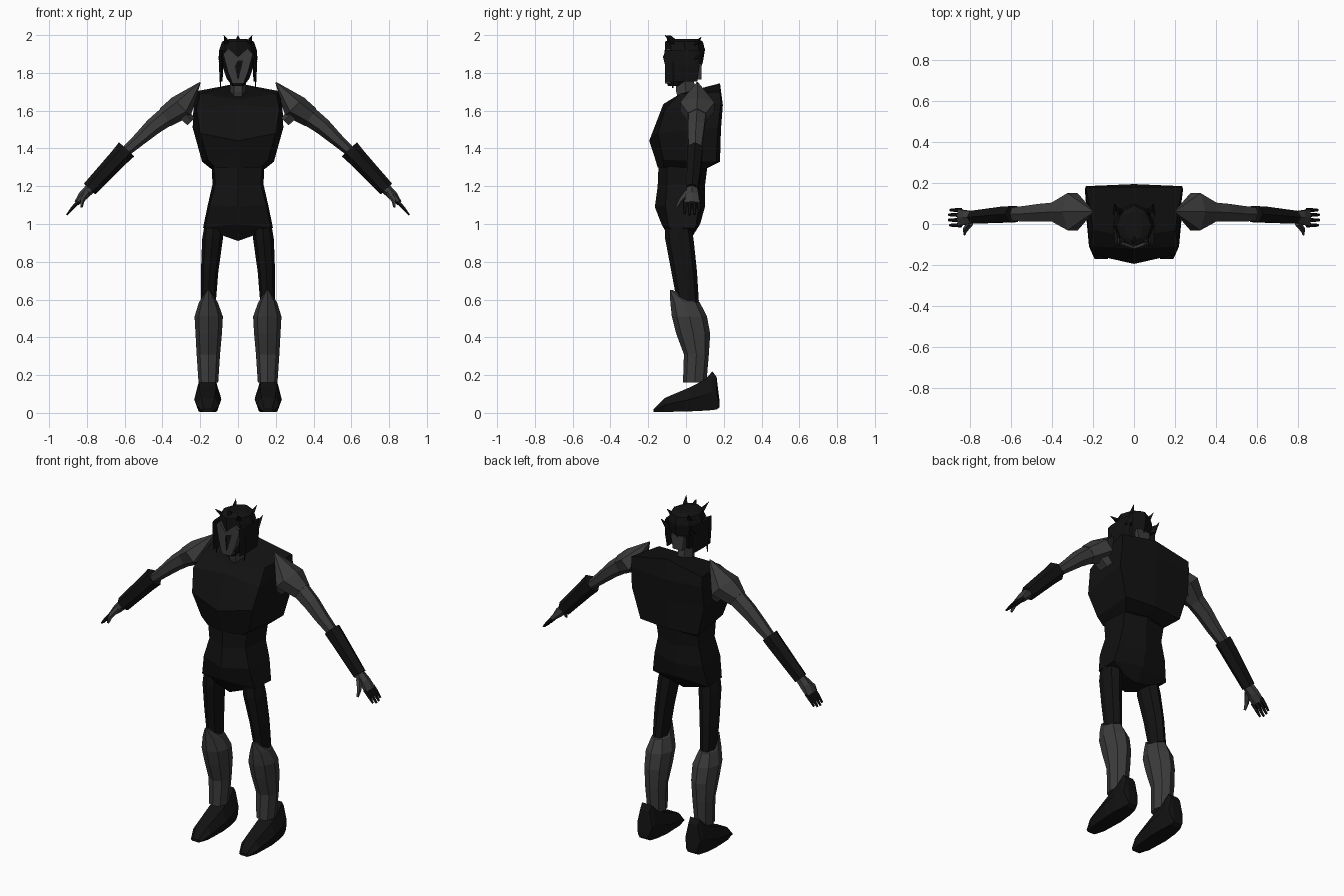
import bpy, bmesh
from math import sin, cos, tau
from mathutils import Vector


def material(name, v):
    m = bpy.data.materials.new(name)
    m.diffuse_color = (v, v, v, 1)
    return m


DARK = material("dark_cloth", 0.006)
GREY = material("grey_plate", 0.045)


def loft(name, rings, mat, mirror=False):
    """Skin a list of equal-length point rings and cap both ends."""
    bm = bmesh.new()
    loops = [[bm.verts.new(p) for p in r] for r in rings]
    n = len(loops[0])
    for a, b in zip(loops, loops[1:]):
        for i in range(n):
            j = (i + 1) % n
            bm.faces.new((a[i], a[j], b[j], b[i]))
    bm.faces.new(loops[0][::-1])
    bm.faces.new(loops[-1])
    bmesh.ops.recalc_face_normals(bm, faces=bm.faces)
    me = bpy.data.meshes.new(name)
    bm.to_mesh(me)
    bm.free()
    me.materials.append(mat)
    ob = bpy.data.objects.new(name, me)
    bpy.context.collection.objects.link(ob)
    if mirror:
        ob.modifiers.new("Mirror", 'MIRROR')
    return ob


def limb(name, path, mat, n=8, mirror=True, flat=False):
    """Path rows: x, y, z, half thickness, half depth in y. flat keeps rings level."""
    pts = [Vector(p[:3]) for p in path]
    rings = []
    for i, (c, p) in enumerate(zip(pts, path)):
        u, v = Vector((1, 0, 0)), Vector((0, 1, 0))
        if not flat:
            t = (pts[min(i + 1, len(pts) - 1)] - pts[max(i - 1, 0)]).normalized()
            u = v.cross(t).normalized()
            v = t.cross(u)
        rings.append([c + u * p[3] * cos(tau * k / n) + v * p[4] * sin(tau * k / n)
                      for k in range(n)])
    return loft(name, rings, mat, mirror)


def body(name, rows, mat):
    """Each row: front centre (y,z), front corner (x,y,z), back corner (x,y,z), back centre (y,z)."""
    rings = []
    for fy, fz, ax, ay, az, bx, by, bz, ky, kz in rows:
        rings.append([(0, fy, fz), (ax, ay, az), (bx, by, bz), (0, ky, kz),
                      (-bx, by, bz), (-ax, ay, az)])
    return loft(name, rings, mat)


# Torso
body("chest", [
    (-.15, 1.30, .12, -.12, 1.30, .14, .10, 1.29, .12, 1.30),
    (-.165, 1.35, .16, -.12, 1.34, .19, .16, 1.33, .18, 1.33),
    (-.195, 1.44, .20, -.15, 1.48, .24, .17, 1.51, .185, 1.50),
    (-.12, 1.635, .22, -.11, 1.61, .235, .185, 1.64, .195, 1.63),
    (-.06, 1.66, .20, -.03, 1.69, .235, .18, 1.70, .18, 1.745)], DARK)
body("pelvis", [
    (-.145, 1.32, .13, -.10, 1.32, .14, .09, 1.32, .115, 1.32),
    (-.15, 1.20, .12, -.10, 1.21, .135, .07, 1.21, .10, 1.20),
    (-.165, 1.09, .15, -.11, 1.10, .16, .07, 1.10, .10, 1.09),
    (-.13, 1.00, .175, -.09, 0.98, .185, .05, 0.98, .075, 1.00),
    (-.08, 0.91, .07, -.07, 0.935, .07, .02, 0.935, .025, 0.92)], DARK)

# Neck and head
limb("neck", [(0, .02, 1.63, .05, .06), (0, 0, 1.70, .042, .06), (0, -.01, 1.78, .042, .055)],
     GREY, 6, False, True)
limb("hair_cap", [(0, -.055, 1.73, .03, .04), (0, -.025, 1.77, .06, .085),
                  (0, -.01, 1.86, .09, .10), (0, -.005, 1.92, .10, .105),
                  (0, -.01, 1.965, .085, .10), (0, -.01, 1.98, .045, .075)],
     DARK, 8, False, True)
face = [(-.078, 1.90), (-.05, 1.93), (0, 1.885), (.05, 1.93), (.078, 1.90),
        (.055, 1.81), (.03, 1.745), (-.03, 1.745), (-.055, 1.81)]
loft("face", [[(x, -.06, z) for x, z in face],
              [(x, -.122 + abs(x) * .35, z) for x, z in face]], GREY)
nape = [(-.045, 1.85), (.045, 1.85), (.03, 1.765), (-.03, 1.765)]
loft("nape", [[(x, .03, z) for x, z in nape], [(x, .082, z) for x, z in nape]], GREY)
limb("side_hair", [(.088, -.02, 1.92, .012, .095), (.09, -.02, 1.84, .01, .092),
                   (.085, -.025, 1.755, .004, .085)], DARK, 8, True, True)
limb("side_strand", [(.092, -.07, 1.86, .01, .02), (.093, -.07, 1.72, .002, .004)], DARK, 4)

# Hair spikes
for i, (x, y, dx, dy, z) in enumerate([(.045, -.05, .03, -.06, 2.0), (.05, .03, .02, .05, 1.99),
                                       (.08, .05, .015, .05, 1.93)]):
    limb(f"hair_spike_{i}", [(x, y, z - .06, .025, .03), (x + dx, y + dy, z, .001, .002)],
         DARK, 4, True, True)
limb("hair_spike_front", [(0, -.06, 1.95, .025, .04), (0, -.09, 1.998, .002, .01)],
     DARK, 4, False, True)

# Arms
limb("shoulder_plate", [(.20, .06, 1.75, .003, .004), (.30, .06, 1.62, .07, .105),
                        (.385, .058, 1.565, .055, .055)], GREY, 6)
limb("armpit_plate", [(.33, .06, 1.62, .04, .06), (.25, .06, 1.54, .03, .05)], GREY, 5)
limb("upper_arm", [(.35, .06, 1.59, .055, .055), (.45, .055, 1.515, .045, .05),
                   (.52, .05, 1.45, .035, .045), (.61, .048, 1.37, .025, .035)], GREY, 6)
limb("forearm_cuff", [(.59, .048, 1.395, .055, .045), (.63, .046, 1.352, .05, .045),
                      (.785, .033, 1.185, .042, .036)], DARK, 6)
limb("palm", [(.775, .033, 1.195, .028, .03), (.82, .032, 1.15, .026, .04),
              (.855, .032, 1.11, .014, .046)], GREY, 6)
for i, (y, reach) in enumerate([(-.006, .9), (.019, 1.0), (.045, .97), (.068, .85)]):
    limb(f"finger_{i}", [(.845, y, 1.12, .011, .011),
                         (.845 + .03 * reach, y, 1.12 - .033 * reach, .010, .010),
                         (.845 + .062 * reach, y, 1.12 - .072 * reach, .005, .007)], DARK, 5)
limb("thumb", [(.80, .005, 1.165, .018, .018), (.825, -.03, 1.125, .013, .013),
               (.828, -.05, 1.09, .006, .008)], GREY, 5)

# Legs
limb("thigh", [(.13, -.04, .98, .05, .07), (.135, -.035, .92, .055, .075),
               (.15, -.01, .75, .046, .068), (.157, .01, .59, .04, .058)], DARK, 8, True, True)
limb("shin_guard", [(.157, -.078, .65, .008, .008), (.157, -.005, .585, .05, .078),
                    (.155, .018, .51, .075, .093), (.155, .038, .42, .07, .09),
                    (.157, .055, .31, .062, .066), (.157, .046, .16, .052, .062)],
     GREY, 8, True, True)

# Feet: sections along y with half width, bottom and top
boot = [(-.172, .032, .005, .02), (-.11, .06, .005, .08), (.02, .072, .008, .135),
        (.10, .066, .012, .175), (.14, .056, .015, .22), (.162, .05, .018, .19),
        (.178, .035, .03, .06)]
loft("boot", [[(.16 + s * w * k, y, b + (t - b) * h) for s, k, h in
               ((1, .68, 0), (1, 1, .5), (1, .6, 1), (-1, .6, 1), (-1, 1, .5), (-1, .68, 0))]
              for y, w, b, t in boot], DARK, True)
